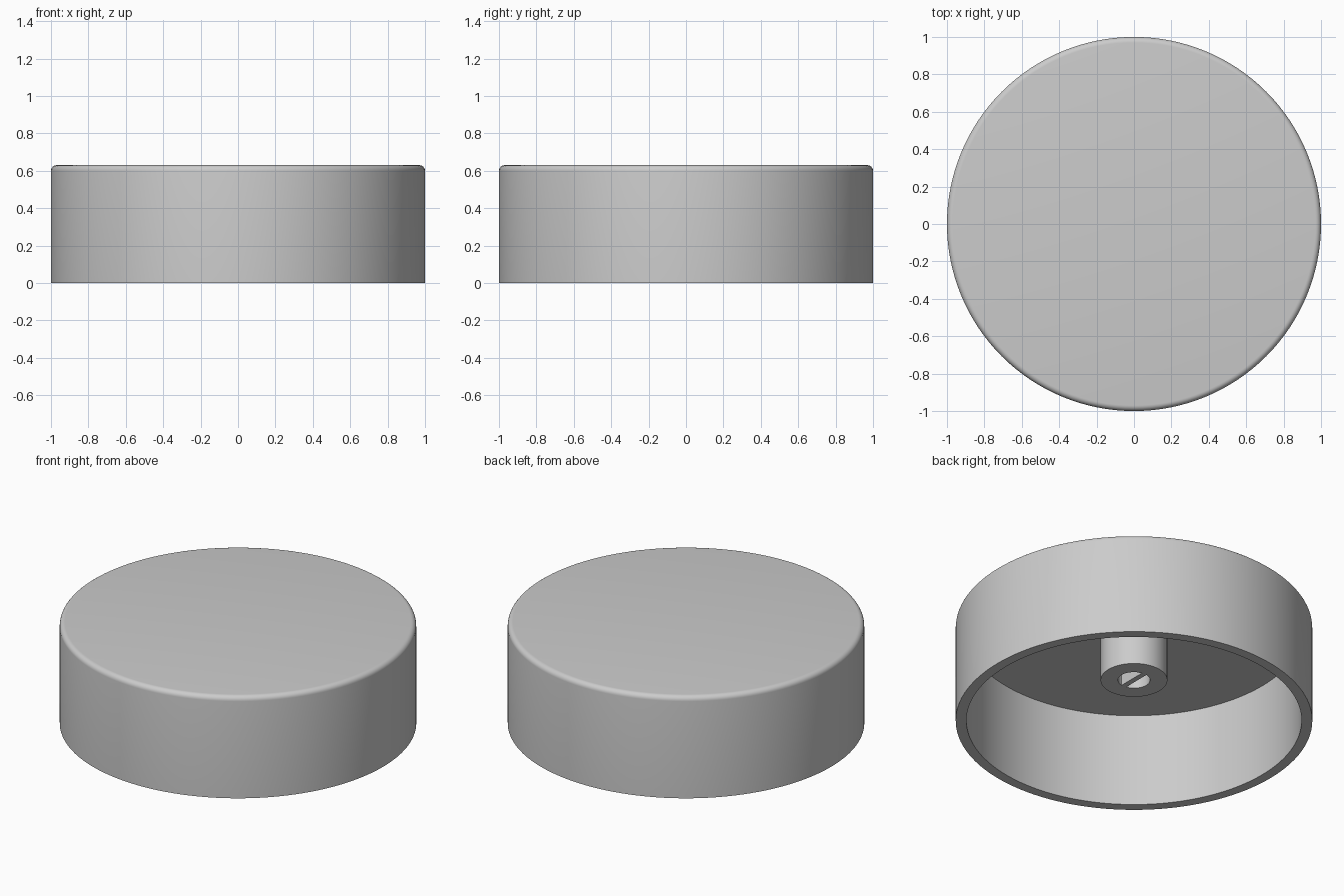
import bpy
import bmesh
from math import pi, sin, cos, radians
from mathutils import Vector

cube = bpy.data.objects.get("Cube")
if cube:
    bpy.data.objects.remove(cube, do_unlink=True)

RADIUS, HEIGHT, FILLET = 1.0, 0.63, 0.03
INNER_RADIUS, CEILING = 0.94, 0.575
POST_RADIUS, POST_BOTTOM, BORE_RADIUS = 0.187, 0.263, 0.09
RIB_WIDTH = 0.032
SEGMENTS = 128

gray = bpy.data.materials.new("plain gray")
gray.use_nodes = True
colour = (0.6, 0.6, 0.6, 1)
gray.diffuse_color = colour
gray.node_tree.nodes["Principled BSDF"].inputs["Base Color"].default_value = colour


def add_object(name, bm):
    bmesh.ops.recalc_face_normals(bm, faces=bm.faces)
    mesh = bpy.data.meshes.new(name)
    bm.to_mesh(mesh)
    bm.free()
    mesh.materials.append(gray)
    obj = bpy.data.objects.new(name, mesh)
    bpy.context.collection.objects.link(obj)
    return obj


def lathe(name, profile):
    bm = bmesh.new()
    verts = [bm.verts.new((r, 0, z)) for r, z in profile]
    edges = [bm.edges.new(pair) for pair in zip(verts, verts[1:])]
    bmesh.ops.spin(bm, geom=verts + edges, cent=(0, 0, 0), axis=(0, 0, 1),
                   angle=2 * pi, steps=SEGMENTS)
    bmesh.ops.remove_doubles(bm, verts=bm.verts, dist=1e-4)
    obj = add_object(name, bm)
    bpy.ops.object.select_all(action="DESELECT")
    obj.select_set(True)
    bpy.context.view_layer.objects.active = obj
    bpy.ops.object.shade_smooth_by_angle(angle=radians(30))
    return obj


# Hollow cap with rounded top edge, and a bored post under its ceiling
steps = 6
fillet = [(RADIUS - FILLET + FILLET * sin(a), HEIGHT - FILLET + FILLET * cos(a))
          for a in (i * pi / 2 / steps for i in range(steps + 1))]
profile = [(0, HEIGHT)] + fillet + [
    (RADIUS, 0), (INNER_RADIUS, 0), (INNER_RADIUS, CEILING),
    (POST_RADIUS, CEILING), (POST_RADIUS, POST_BOTTOM),
    (BORE_RADIUS, POST_BOTTOM), (BORE_RADIUS, CEILING), (0, CEILING)]
lathe("knob_cap", profile)

# Thin rib that splits the bore from front to back
bm = bmesh.new()
bmesh.ops.create_cube(bm, size=1)
bmesh.ops.scale(bm, verts=bm.verts,
                vec=(RIB_WIDTH, 2 * BORE_RADIUS, CEILING - POST_BOTTOM))
bmesh.ops.translate(bm, verts=bm.verts,
                    vec=Vector((0, 0, (CEILING + POST_BOTTOM) / 2)))
add_object("bore_rib", bm)
